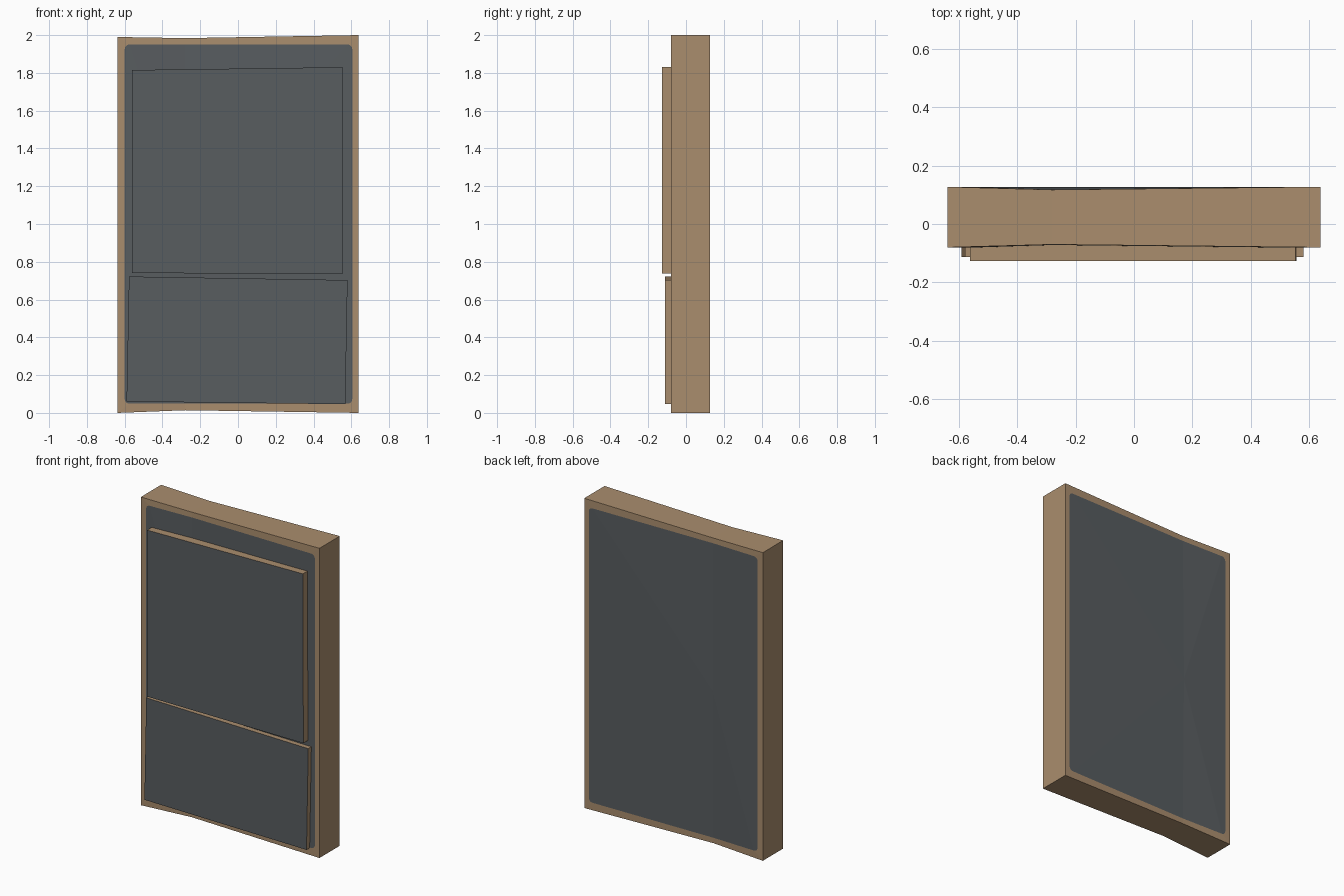
import bpy, bmesh, math

if "Cube" in bpy.data.objects:
    bpy.data.objects.remove(bpy.data.objects["Cube"])

def material(name, rgb):
    m = bpy.data.materials.new(name)
    m.diffuse_color = (*rgb, 1)
    m.use_nodes = True
    m.node_tree.nodes["Principled BSDF"].inputs["Base Color"].default_value = m.diffuse_color
    return m

TAN = material("tan edge", (0.402, 0.268, 0.155))
SLATE = material("slate panel", (0.098, 0.109, 0.117))

def finish(bm, name):
    bmesh.ops.recalc_face_normals(bm, faces=bm.faces[:])
    me = bpy.data.meshes.new(name)
    bm.to_mesh(me)
    bm.free()
    me.materials.append(TAN)
    me.materials.append(SLATE)
    ob = bpy.data.objects.new(name, me)
    bpy.context.collection.objects.link(ob)
    return ob

# Main slab: outline with slightly pinched top and bottom middles
X0, X1, MID = -0.638, 0.638, -0.28
# x, z, inward pinch of the front and back faces
OUTER = [(X1, 2.0, 0), (MID, 1.984, .01), (X0, 1.99, 0),
         (X0, 0, 0), (MID, 0.014, .01), (X1, 0, 0)]

def panel_loop():
    """Rounded panel outline: (x, z, pinch, index of nearest outline point)."""
    l, r, b, t, rad = -0.60, 0.605, 0.049, 1.95, 0.025
    pts = []
    for cx, cz, a0, idx in ((r - rad, t - rad, 0, 0), (l + rad, t - rad, 90, 2),
                            (l + rad, b + rad, 180, 3), (r - rad, b + rad, 270, 5)):
        for i in range(6):
            a = math.radians(a0 + 18 * i)
            pts.append((cx + rad * math.cos(a), cz + rad * math.sin(a), 0, idx))
        if idx == 0:
            pts.append((MID, t, .0096, 1))
        if idx == 3:
            pts.append((MID, b, .0096, 4))
    return pts

bm = bmesh.new()
rims = []
for y, s in ((-0.08, 1), (0.127, -1)):
    rim = [bm.verts.new((x, y + s * d, z)) for x, z, d in OUTER]
    loop = panel_loop()
    inner = [bm.verts.new((x, y + s * d, z)) for x, z, d, _ in loop]
    centre = bm.verts.new((MID, y, 1.0))
    n = len(loop)
    for i in range(n):
        j = (i + 1) % n
        a, b = loop[i][3], loop[j][3]
        # tan border strip
        bm.faces.new([inner[i], inner[j], rim[b]] + ([rim[a]] if a != b else []))
        # slate panel
        bm.faces.new((centre, inner[i], inner[j])).material_index = 1
    rims.append(rim)
for i in range(6):
    j = (i + 1) % 6
    bm.faces.new((rims[0][i], rims[0][j], rims[1][j], rims[1][i]))
finish(bm, "frame_body")

# Raised front plates: slate fronts with tan edges
def plate(name, corners, front, back=-0.06):
    bm = bmesh.new()
    f = [bm.verts.new((x, front, z)) for x, z in corners]
    k = [bm.verts.new((x, back, z)) for x, z in corners]
    bm.faces.new(f).material_index = 1
    bm.faces.new(k[::-1])
    for i in range(4):
        j = (i + 1) % 4
        bm.faces.new((f[i], k[i], k[j], f[j]))
    finish(bm, name)

plate("upper_plate", [(-0.56, 0.74), (0.556, 0.737), (0.552, 1.83), (-0.56, 1.815)], -0.127)
plate("lower_plate", [(-0.59, 0.06), (0.568, 0.046), (0.58, 0.703), (-0.577, 0.722)], -0.112)
